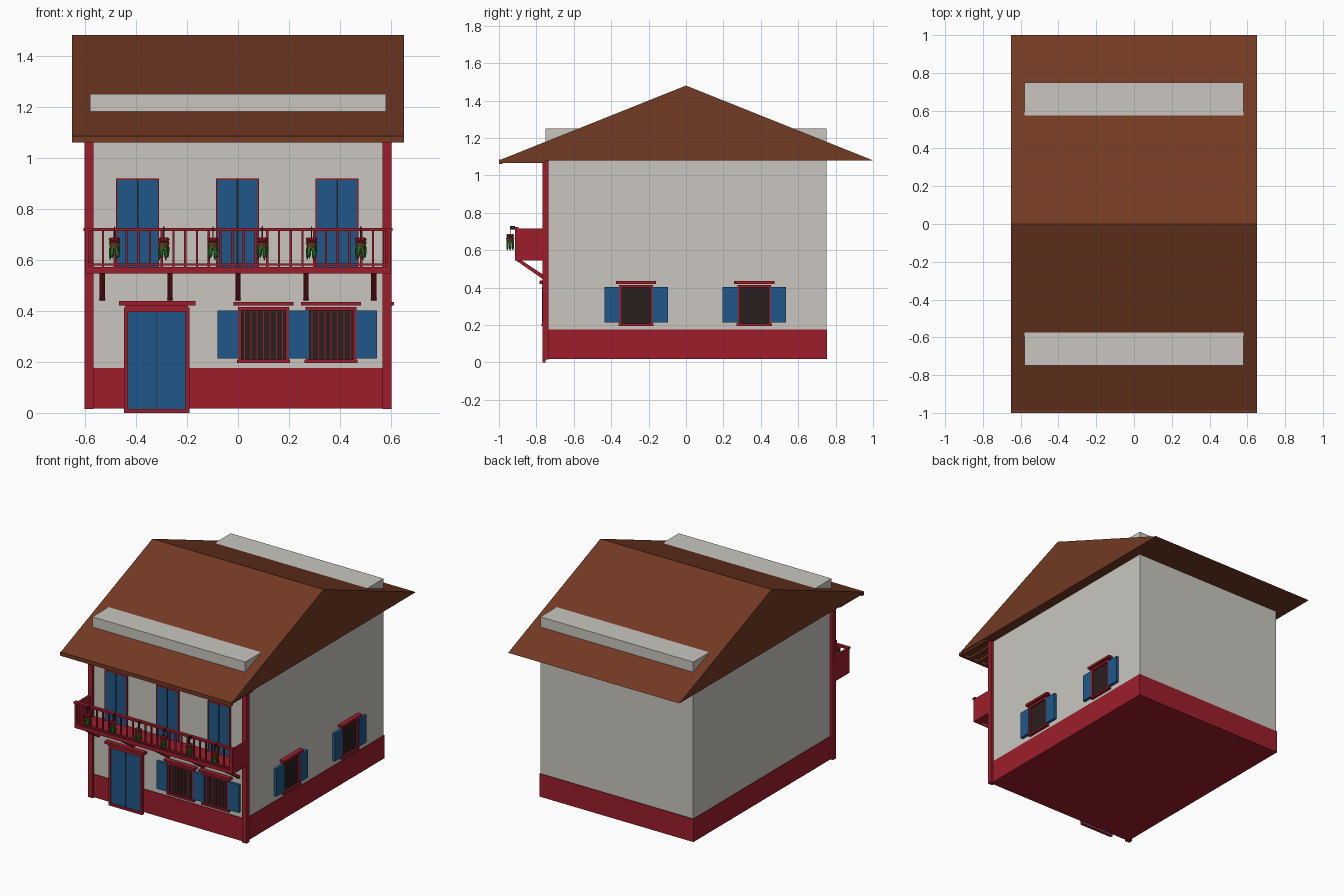
import bpy, bmesh
from math import radians
from mathutils import Matrix, Vector

cube = bpy.data.objects.get("Cube")
if cube:
    bpy.data.objects.remove(cube, do_unlink=True)


def material(name, *rgb):
    """Make a flat material from display values, stored as linear."""
    linear = [(c / 255) ** 2.2 for c in rgb] + [1]
    mat = bpy.data.materials.new(name)
    mat.use_nodes = True
    mat.diffuse_color = linear
    shader = mat.node_tree.nodes["Principled BSDF"]
    shader.inputs["Base Color"].default_value = linear
    return mat


plaster = material("plaster", 200, 197, 190)
red = material("red paint", 155, 35, 47)
blue = material("blue paint", 37, 88, 135)
brown = material("roof brown", 114, 60, 40)
dark = material("dark glass", 46, 36, 36)
green = material("leaf green", 45, 110, 45)
clay = material("pot clay", 110, 62, 40)
petal = material("flower red", 185, 35, 50)

HALF_X, HALF_Y = 0.58, 0.75


def finish(name, bm, mat):
    bmesh.ops.recalc_face_normals(bm, faces=bm.faces)
    mesh = bpy.data.meshes.new(name)
    bm.to_mesh(mesh)
    bm.free()
    mesh.materials.append(mat)
    obj = bpy.data.objects.new(name, mesh)
    bpy.context.collection.objects.link(obj)
    return obj


def add_box(bm, x, y, z):
    """Add a box given the two ends of each axis."""
    spans = (x, y, z)
    mid = Vector([(a + b) / 2 for a, b in spans])
    size = Matrix.Diagonal([abs(b - a) for a, b in spans] + [1])
    bmesh.ops.create_cube(bm, size=1, matrix=Matrix.Translation(mid) @ size)


def boxes(name, mat, parts, side=False):
    """Boxes on a wall: along, outward depth, height."""
    bm = bmesh.new()
    for u, d, z in parts:
        if side:
            add_box(bm, [HALF_X + k for k in d], u, z)
        else:
            add_box(bm, u, [-HALF_Y - k for k in d], z)
    return finish(name, bm, mat)


def extrude_profile(bm, points, x0, x1):
    """Sweep a y-z outline along x."""
    face = bm.faces.new([bm.verts.new((x0, y, z)) for y, z in points])
    new = bmesh.ops.extrude_face_region(bm, geom=[face])["geom"]
    verts = [v for v in new if isinstance(v, bmesh.types.BMVert)]
    bmesh.ops.translate(bm, verts=verts, vec=(x1 - x0, 0, 0))


def around(mid, width):
    return mid - width / 2, mid + width / 2


def frame(u, z, w, d):
    """Four border boxes inside the given rectangle."""
    (a, b), (lo, hi) = u, z
    return [((a, a + w), d, z), ((b - w, b), d, z),
            (u, d, (lo, lo + w)), (u, d, (hi - w, hi))]


# House body, running up through the roof
bm = bmesh.new()
add_box(bm, (-HALF_X, HALF_X), (-HALF_Y, HALF_Y), (0.02, 1.25))
finish("walls", bm, plaster)
bm = bmesh.new()
add_box(bm, around(0, 2 * HALF_X + 0.01), around(0, 2 * HALF_Y + 0.01), (0.018, 0.175))
finish("plinth", bm, red)

# Roof with front eave timber
bm = bmesh.new()
extrude_profile(bm, [(-1, 1.08), (1, 1.08), (0, 1.48)], -0.65, 0.65)
finish("roof", bm, brown)
eave = [((-0.65, 0.65), (0.23, 0.25), (1.06, 1.085))]
eave += [(around(-0.63 + 0.07 * i, 0.025), (0, 0.23), (1.066, 1.082)) for i in range(19)]
boxes("eave_rafters", brown, eave)

# Corner posts
boxes("corner_posts", red, [(around(s * 0.584, 0.034), (-0.015, 0.016), (0.015, 1.08))
                            for s in (-1, 1)])

# Entrance door
boxes("door_leaves", blue, [((-0.435, -0.32), (0, 0.01), (0.01, 0.405)),
                            ((-0.317, -0.20), (0, 0.01), (0.01, 0.405))])
boxes("door_gap", dark, [((-0.33, -0.307), (0, 0.008), (0.012, 0.4))])
boxes("door_frame", red, frame((-0.447, -0.19), (0, 0.412), 0.016, (0, 0.018))
      + [((-0.466, -0.167), (0, 0.03), (0.421, 0.438)),
         ((-0.44, -0.195), (0, 0.02), (0.41, 0.422))])


# Ground floor windows with shutters
def window(name, mid, width, side, bars, shutter_sides):
    u, z = around(mid, width), (0.195, 0.415)
    boxes(name + "_glass", dark, [(u, (0, 0.006), z)], side)
    trim = frame(u, z, 0.014, (0, 0.018))
    trim.append((around(mid, width + 0.035), (0, 0.032), (0.42, 0.435)))
    trim.append((around(mid, width + 0.008), (0, 0.022), (0.195, 0.207)))
    boxes(name + "_frame", red, trim, side)
    if bars:
        boxes(name + "_bars", red, [(around(mid + (i - 3) * 0.025, 0.004), (0.007, 0.011), z)
                                    for i in range(7)], side)
    leaves = [(around(mid + s * (width / 2 + 0.039), 0.082), (0, 0.02), (0.213, 0.402))
              for s in shutter_sides]
    boxes(name + "_shutters", blue, leaves, side)


window("front_window_right", 0.1, 0.2, False, True, (-1, 1))
window("front_window_left", 0.365, 0.2, False, True, (1,))
window("side_window_front", -0.267, 0.18, True, False, (-1, 1))
window("side_window_back", 0.365, 0.18, True, False, (-1, 1))

# Balcony doors
for label, mid in (("right", -0.393), ("middle", -0.002), ("left", 0.388)):
    z = (0.565, 0.915)
    boxes(label + "_balcony_door", blue, [(around(mid + s * 0.041, 0.076), (0, 0.01), z)
                                          for s in (-1, 1)])
    boxes(label + "_balcony_door_gap", dark, [(around(mid, 0.02), (0, 0.006), z)])
    boxes(label + "_balcony_door_frame", red,
          frame(around(mid, 0.168), (0.56, 0.918), 0.005, (0, 0.014)))

# Balcony floor, rails, end panels and balusters
boxes("balcony_floor", red, [((-0.6, 0.6), (0, 0.165), (0.546, 0.572))])
boxes("balcony_rails", red, [((-0.605, 0.605), (0.145, 0.168), (0.712, 0.725)),
                             ((-0.6, 0.6), (0.148, 0.165), (0.578, 0.586))])
boxes("balcony_ends", red, [(around(s * 0.592, 0.016), (0, 0.165), (0.546, 0.715))
                            for s in (-1, 1)])
boxes("balusters", red, [(around(-0.575 + i * 0.046, 0.009), (0.152, 0.161), (0.57, 0.715))
                         for i in range(26)])

# Diagonal brackets under the balcony
bm = bmesh.new()
for i in range(5):
    x0, x1 = around((i - 2) * 0.266, 0.02)
    extrude_profile(bm, [(-0.75, 0.44), (-0.765, 0.445), (-0.91, 0.546),
                         (-0.88, 0.546), (-0.75, 0.46)], x0, x1)
finish("balcony_brackets", bm, red)

# Hanging flower pots along the rail
pots, leaves, flowers, hooks = [bmesh.new() for _ in range(4)]
for i in range(6):
    at = Vector((-0.484 + i * 0.193, -0.94, 0.652))
    bmesh.ops.create_cone(pots, cap_ends=True, segments=10, radius1=0.014, radius2=0.024,
                          depth=0.034, matrix=Matrix.Translation(at))
    add_box(hooks, around(at.x, 0.005), (-0.938, -0.914), (0.71, 0.73))
    add_box(hooks, around(at.x, 0.005), (-0.942, -0.937), (0.66, 0.73))
    for k in range(6):
        turn = Matrix.Translation(at) @ Matrix.Rotation(radians(60 * k), 4, "Z")
        hang = Matrix.Translation((0.017, 0, -0.018 - 0.008 * (k % 2)))
        bmesh.ops.create_icosphere(leaves, subdivisions=1, radius=1,
                                   matrix=turn @ hang @ Matrix.Diagonal((0.006, 0.009, 0.03, 1)))
        bmesh.ops.create_icosphere(flowers, subdivisions=1, radius=0.01,
                                   matrix=turn @ Matrix.Translation((0.014, 0, 0.026)))
    bmesh.ops.create_icosphere(leaves, subdivisions=1, radius=0.017,
                               matrix=Matrix.Translation(at + Vector((0, 0, 0.017))))
finish("flower_pots", pots, clay)
finish("pot_leaves", leaves, green)
finish("pot_flowers", flowers, petal)
finish("pot_hooks", hooks, dark)
